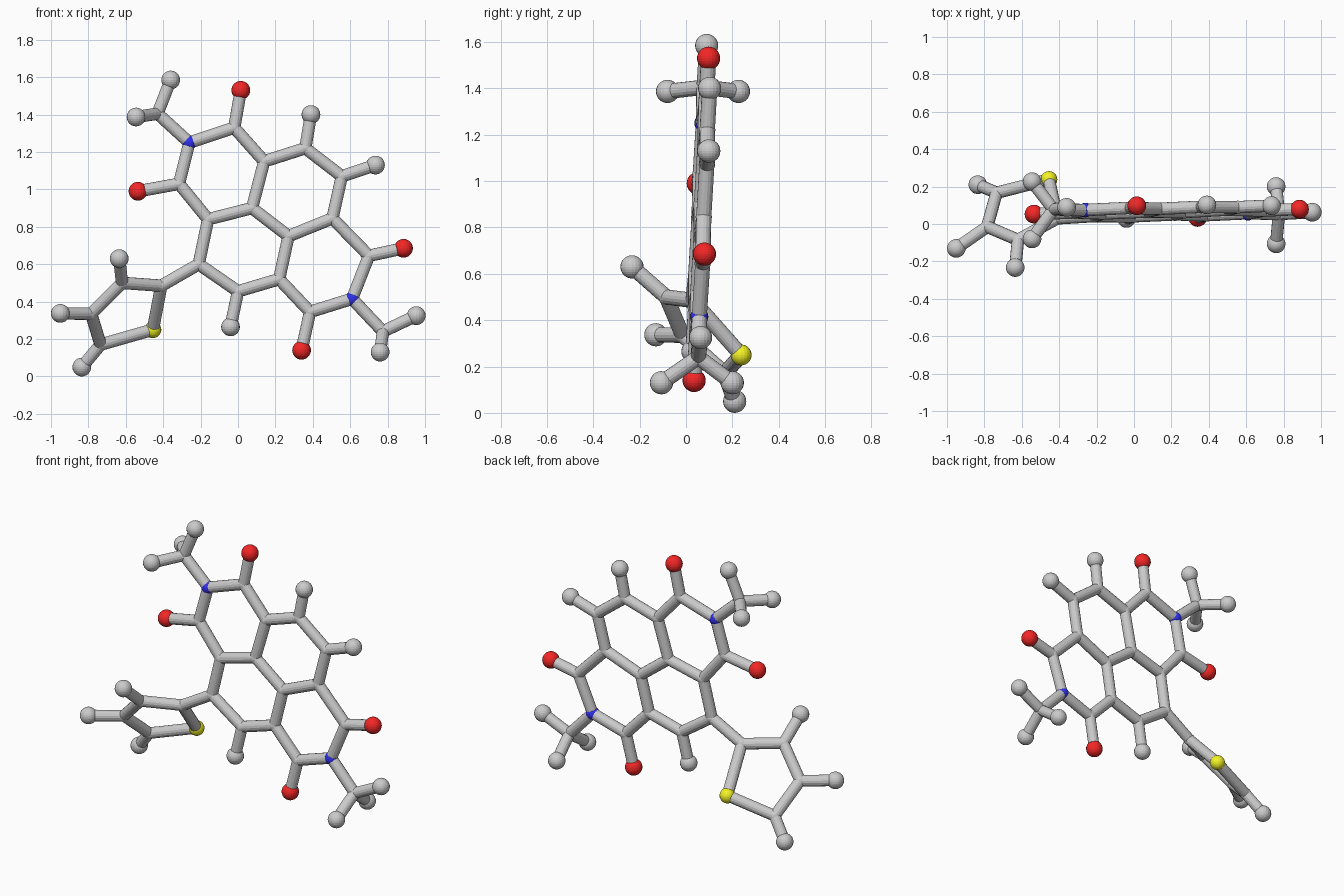
import bpy, bmesh
from mathutils import Vector, Matrix

if "Cube" in bpy.data.objects:
    bpy.data.objects.remove(bpy.data.objects["Cube"])

STICK = 0.033


def flat(x, z):
    """Point on the slightly tilted plane of the fused rings."""
    return Vector((x, 0.0175 + 0.03 * x + 0.052 * z, z))


# Atoms lying in the ring plane (x, z); the first letter gives the kind
atoms = {n: flat(x, z) for n, x, z in [
    ("N1", -.26, 1.25), ("Ca", -.02, 1.33), ("Cb", .14, 1.15), ("Cc", .36, 1.22),
    ("Cd", .555, 1.07), ("Ce", .505, .845), ("Cf", .70, .645), ("N2", .61, .415),
    ("Cg", .385, .345), ("Ch", .22, .52), ("Ci", 0, .455), ("Cj", -.21, .60),
    ("Ck", -.16, .84), ("Cl", .075, .90), ("Cm", .27, .75), ("Cn", -.315, 1.03),
    ("Oa", .015, 1.53), ("Of", .885, .685), ("Og", .34, .14), ("On", -.535, .99),
    ("Hc", .39, 1.40), ("Hd", .735, 1.13), ("Hi", -.04, .265),
    ("Cp", -.43, 1.405), ("Hp1", -.36, 1.585), ("Cq", .775, .24), ("Hq1", .953, .325)]}

# Methyl hydrogens in front of and behind the plane
for n, x, z in [("Hp", -.545, 1.387), ("Hq", .76, .13)]:
    for tag, s in (("2", -1), ("3", 1)):
        atoms[n + tag] = flat(x, z) + Vector((0, s * .153, 0))

# Twisted five-sided side ring (x, y, z)
atoms.update({n: Vector(p) for n, p in {
    "Cr": (-.41, .03, .485), "S1": (-.455, .238, .25), "Ct": (-.62, -.085, .50),
    "Cu": (-.785, -.015, .335), "Cv": (-.735, .167, .17), "Ht": (-.635, -.233, .63),
    "Hu": (-.95, -.13, .337), "Hv": (-.835, .21, .05)}.items()})

# Chains of bonded atoms, per part
chains = {
    "fused_ring_sticks": ["N1 Ca Cb Cc Cd Ce Cf N2 Cg Ch Ci Cj Ck Cn N1",
                          "Cb Cl Ck", "Cl Cm Ce", "Cm Ch"],
    "oxygen_sticks": ["Ca Oa", "Cf Of", "Cg Og", "Cn On"],
    "ring_hydrogen_sticks": ["Cc Hc", "Cd Hd", "Ci Hi"],
    "upper_methyl_sticks": ["N1 Cp Hp1", "Hp2 Cp Hp3"],
    "lower_methyl_sticks": ["N2 Cq Hq1", "Hq2 Cq Hq3"],
    "side_ring_sticks": ["Cj Cr Ct Cu Cv S1 Cr", "Ct Ht", "Cu Hu", "Cv Hv"],
}


def finish(bm, name, colour=None):
    me = bpy.data.meshes.new(name)
    bm.to_mesh(me)
    bm.free()
    ob = bpy.data.objects.new(name, me)
    bpy.context.collection.objects.link(ob)
    if colour:
        mat = bpy.data.materials.new(name + "_colour")
        mat.diffuse_color = (*colour, 1)
        mat.use_nodes = True
        mat.node_tree.nodes["Principled BSDF"].inputs["Base Color"].default_value = mat.diffuse_color
        me.materials.append(mat)


def add_stick(bm, a, b):
    d = b - a
    rot = d.to_track_quat('Z', 'Y').to_matrix().to_4x4()
    bmesh.ops.create_cone(bm, cap_ends=True, segments=16, radius1=STICK, radius2=STICK,
                          depth=d.length, matrix=Matrix.Translation((a + b) / 2) @ rot)


# Sticks
for name, paths in chains.items():
    bm = bmesh.new()
    for path in paths:
        names = path.split()
        for a, b in zip(names, names[1:]):
            add_stick(bm, atoms[a], atoms[b])
    finish(bm, name)

# Balls, one object per kind of atom
for kind, name, radius, colour in [
        ("C", "carbon_joints", .035, None),
        ("H", "hydrogen_balls", .05, None),
        ("O", "oxygen_balls", .05, (.9, .02, .02)),
        ("N", "nitrogen_joints", .039, (.03, .03, .9)),
        ("S", "sulfur_ball", .045, (.9, .9, .02))]:
    bm = bmesh.new()
    for n, p in atoms.items():
        if n[0] == kind:
            bmesh.ops.create_uvsphere(bm, u_segments=20, v_segments=14, radius=radius,
                                      matrix=Matrix.Translation(p))
    finish(bm, name, colour)
